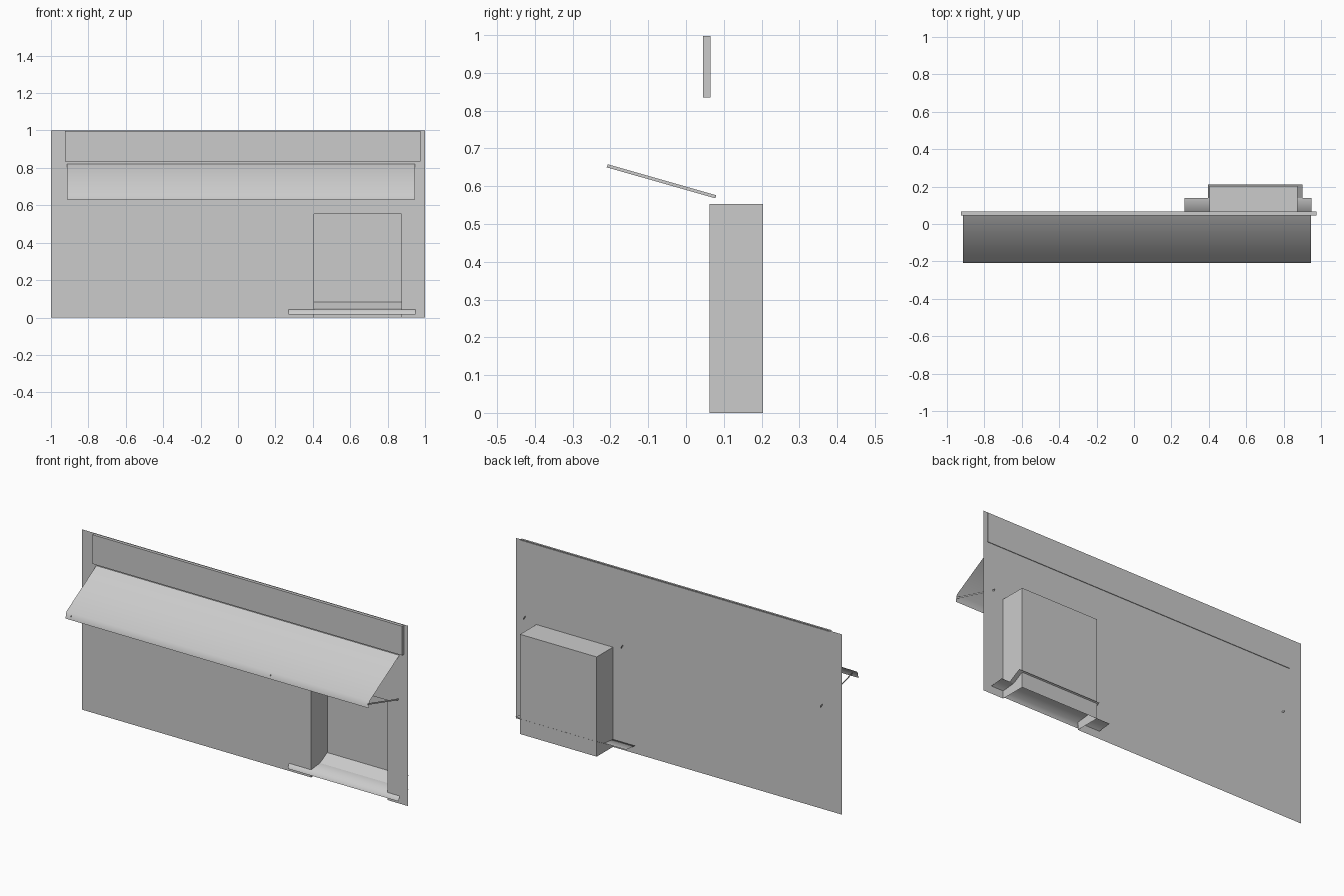
import bpy

if "Cube" in bpy.data.objects:
    bpy.data.objects.remove(bpy.data.objects["Cube"])

grey = bpy.data.materials.new("plain_grey")
grey.diffuse_color = (0.6, 0.6, 0.6, 1)
grey.use_nodes = True
grey.node_tree.nodes["Principled BSDF"].inputs["Base Color"].default_value = grey.diffuse_color

WALL_Y = 0.062          # plane of the facade
DOOR_L, DOOR_R = 0.405, 0.875
DOOR_TOP, DOOR_BACK = 0.553, 0.204


def make(name, verts, faces, smooth=False):
    mesh = bpy.data.meshes.new(name)
    mesh.from_pydata(verts, [], faces)
    mesh.materials.append(grey)
    for p in mesh.polygons:
        p.use_smooth = smooth
    mesh.update()
    ob = bpy.data.objects.new(name, mesh)
    bpy.context.collection.objects.link(ob)
    return ob


def sheet(name, spans):
    """Smooth sheet from rows of (x_left, x_right, y, z)."""
    verts, faces = [], []
    for xl, xr, y, z in spans:
        verts += [(xl, y, z), (xr, y, z)]
    for i in range(len(spans) - 1):
        a = 2 * i
        faces.append((a, a + 1, a + 3, a + 2))
    return make(name, verts, faces, True)


# Facade: one thin sheet with a doorway notch
outline = [(-1, 0), (DOOR_L, 0), (DOOR_L, DOOR_TOP), (DOOR_R, DOOR_TOP),
           (DOOR_R, 0), (1, 0), (1, 1), (-1, 1)]
make("facade_wall", [(x, WALL_Y, z) for x, z in outline], [tuple(range(8))])

# Recessed doorway: two sides, back and ceiling
corners = [(DOOR_L, WALL_Y), (DOOR_L, DOOR_BACK), (DOOR_R, DOOR_BACK), (DOOR_R, WALL_Y)]
verts = [(x, y, z) for z in (0, DOOR_TOP) for x, y in corners]
make("door_recess", verts, [(0, 1, 5, 4), (1, 2, 6, 5), (2, 3, 7, 6), (4, 5, 6, 7)])

# Sign board
bpy.ops.mesh.primitive_cube_add(size=1, location=(0.025, 0.0555, 0.916))
sign = bpy.context.object
sign.name = "sign_board"
sign.scale = (1.9, 0.02, 0.162)
sign.data.materials.append(grey)

# Awning sheet with a short drop at the front
sheet("awning", [(-0.913, 0.947, y, z) for y, z in
                 [(-0.208, 0.632), (-0.2, 0.668), (WALL_Y, 0.822)]])

# Thin awning stays
for i, x in enumerate((-0.88, 0.344, 0.943)):
    make(f"awning_stay_{i + 1}",
         [(x, -0.21, 0.65), (x, 0.078, 0.568), (x, 0.08, 0.576), (x, -0.207, 0.658)],
         [(0, 1, 2, 3)])

# Entrance ramp: wide threshold and narrower rising floor
sheet("entrance_threshold", [(0.27, 0.95, y, z) for y, z in
                             [(0.05, 0.017), (0.06, 0.042), (0.14, 0.05)]])
sheet("entrance_floor", [(0.395, 0.9, y, z) for y, z in
                         [(0.14, 0.05), (0.212, 0.088)]])
